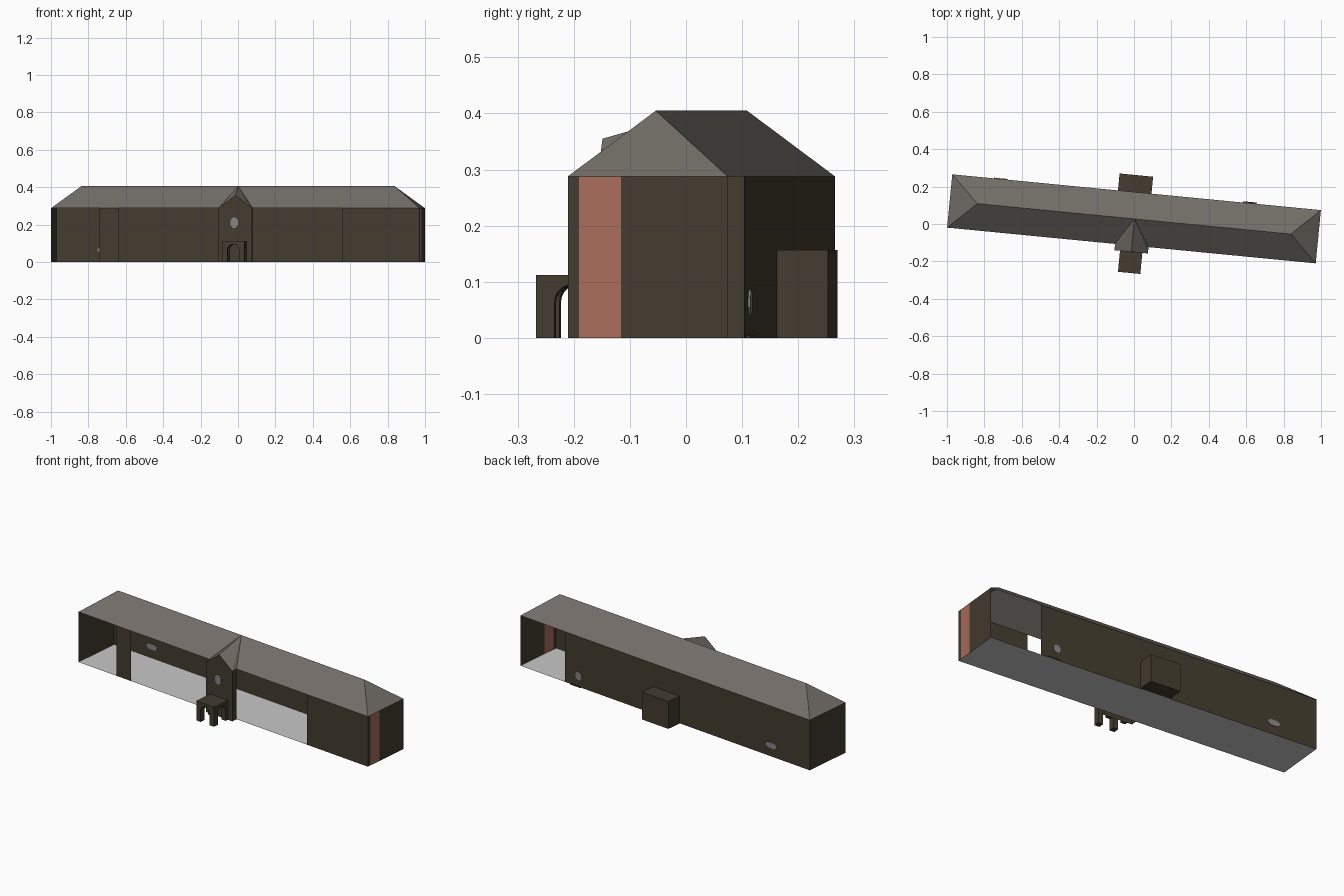
import bpy, bmesh, math
from mathutils import Matrix

if "Cube" in bpy.data.objects:
    bpy.data.objects.remove(bpy.data.objects["Cube"])

# Whole building is turned slightly clockwise; parts use local u (length), v (depth), z
FRAME = Matrix.Translation((0, 0.0275, 0)) @ Matrix.Rotation(-math.atan(0.097), 4, 'Z')
L, W, EAVE, TOP, RIDGE = 0.99, 0.143, 0.288, 0.405, 0.842


def mat(name, rgb):
    m = bpy.data.materials.new(name)
    m.diffuse_color = (*rgb, 1)
    m.use_nodes = True
    m.node_tree.nodes["Principled BSDF"].inputs["Base Color"].default_value = m.diffuse_color
    return m


WALL = mat("dark_brown_wall", (0.056, 0.045, 0.028))
ROOF = mat("grey_roof", (0.17, 0.155, 0.137))
RED = mat("brick_red", (0.40, 0.155, 0.105))
FLOOR = mat("light_floor", (0.58, 0.58, 0.58))
STONE = mat("grey_ornament", (0.24, 0.235, 0.225))


def mesh_obj(name, verts, faces, material, fix=False):
    me = bpy.data.meshes.new(name)
    me.from_pydata(verts, [], faces)
    if fix:
        bm = bmesh.new()
        bm.from_mesh(me)
        bmesh.ops.recalc_face_normals(bm, faces=bm.faces)
        bm.to_mesh(me)
        bm.free()
    me.materials.append(material)
    ob = bpy.data.objects.new(name, me)
    ob.matrix_world = FRAME
    bpy.context.collection.objects.link(ob)
    return ob


def panel(name, a, b, top, material):
    """Upright wall sheet from a to b; it faces right of the a-b direction."""
    return mesh_obj(name, [(*a, 0), (*b, 0), (*b, top), (*a, top)], [(0, 1, 2, 3)], material)


def prism(name, profile, axis, lo, hi, material):
    """Extrude a (s, z) profile along u (axis 0) or v (axis 1)."""
    def pt(s, z, t):
        return (t, s, z) if axis == 0 else (s, t, z)
    n = len(profile)
    verts = [pt(s, z, lo) for s, z in profile] + [pt(s, z, hi) for s, z in profile]
    faces = [tuple(range(n)), tuple(range(n, 2 * n))]
    faces += [(i, (i + 1) % n, n + (i + 1) % n, n + i) for i in range(n)]
    return mesh_obj(name, verts, faces, material, fix=True)


def rect(a, b, z0, z1):
    return [(a, z0), (b, z0), (b, z1), (a, z1)]


# Floor
mesh_obj("floor", [(-L, -W, 0), (L, -W, 0), (L, W, 0), (-L, W, 0)], [(0, 1, 2, 3)], FLOOR)

# Front wall pieces with open bays between them
panel("front_pier", (-0.73, -W), (-0.629, -W), EAVE, WALL)
panel("front_right_wall", (0.572, -W), (L, -W), EAVE, WALL)

# End walls, the right one with a full-height red strip
panel("left_end_wall", (-L, W), (-L, -W), EAVE, WALL)
for name, a, b, m in (("right_end_wall_corner", -W, -0.123, WALL),
                      ("red_end_strip", -0.123, -0.048, RED),
                      ("right_end_wall", -0.048, W, WALL)):
    panel(name, (L, a), (L, b), EAVE, m)

# Back wall, open at the right end
panel("back_wall", (0.685, W), (-L, W), EAVE, WALL)

# Hipped main roof
mesh_obj("main_roof",
         [(-L, -W, EAVE), (L, -W, EAVE), (L, W, EAVE), (-L, W, EAVE),
          (-RIDGE, 0, TOP), (RIDGE, 0, TOP)],
         [(0, 1, 5, 4), (1, 2, 5), (2, 3, 4, 5), (3, 0, 4)], ROOF)

# Entrance tower: gabled front, short sides, roof running back to the ridge
TA, TB, TV, PEAK = -0.088, 0.092, -0.177, 0.355
TM = (TA + TB) / 2
mesh_obj("tower_front",
         [(TA, TV, 0), (TB, TV, 0), (TB, TV, EAVE), (TM, TV, PEAK), (TA, TV, EAVE)],
         [(0, 1, 2, 3, 4)], WALL)
panel("tower_left_side", (TA, -W), (TA, TV), EAVE, WALL)
panel("tower_right_side", (TB, TV), (TB, -W), EAVE, WALL)
mesh_obj("tower_roof",
         [(TA, TV, EAVE), (TM, TV, PEAK), (TB, TV, EAVE),
          (TA, -W, EAVE), (TM, 0, TOP), (TB, -W, EAVE)],
         [(0, 1, 4), (0, 4, 3), (1, 2, 4), (2, 5, 4)], ROOF)

# Porch block with arched passages cut both ways
porch = prism("porch", rect(-0.058, 0.062, 0, 0.112), 1, -0.29, TV, WALL)


def arch(centre, r, spring):
    pts = [(centre - r, -0.05), (centre + r, -0.05)]
    return pts + [(centre + r * math.cos(i * math.pi / 10), spring + r * math.sin(i * math.pi / 10))
                  for i in range(11)]


cutters = [prism("front_arch_cutter", arch(0.002, 0.031, 0.064), 1, -0.35, -0.15, WALL),
           prism("side_arch_cutter", arch(-0.226, 0.031, 0.064), 0, -0.1, 0.1, WALL)]
for c in cutters:
    c.hide_render = True
    mod = porch.modifiers.new("arch", 'BOOLEAN')
    mod.operation, mod.solver, mod.object = 'DIFFERENCE', 'EXACT', c
bpy.context.view_layer.update()
cut = bpy.data.meshes.new_from_object(porch.evaluated_get(bpy.context.evaluated_depsgraph_get()))
porch.modifiers.clear()
porch.data = cut
for c in cutters:
    bpy.data.objects.remove(c)

# Back annex and doorstep
prism("back_annex", rect(-0.1, 0.08, 0, 0.157), 1, W, 0.234, WALL)
prism("back_doorstep", rect(0.575, 0.645, 0, 0.004), 1, W, 0.15, WALL)


# Small relief ornaments on the walls (thin eight-sided plates)
def ornament(name, u, z, ru, rz, v0, v1):
    pts = [(u + ru * math.cos((i + .5) * math.pi / 4), z + rz * math.sin((i + .5) * math.pi / 4))
           for i in range(8)]
    prism(name, pts, 1, v0, v1, STONE)


ornament("tower_ornament", -0.003, 0.21, 0.022, 0.03, TV - 0.003, TV + 0.002)
ornament("back_right_ornament", 0.59, 0.063, 0.022, 0.024, W - 0.003, W + 0.004)
ornament("back_left_ornament", -0.73, 0.065, 0.04, 0.018, W - 0.003, W + 0.004)
